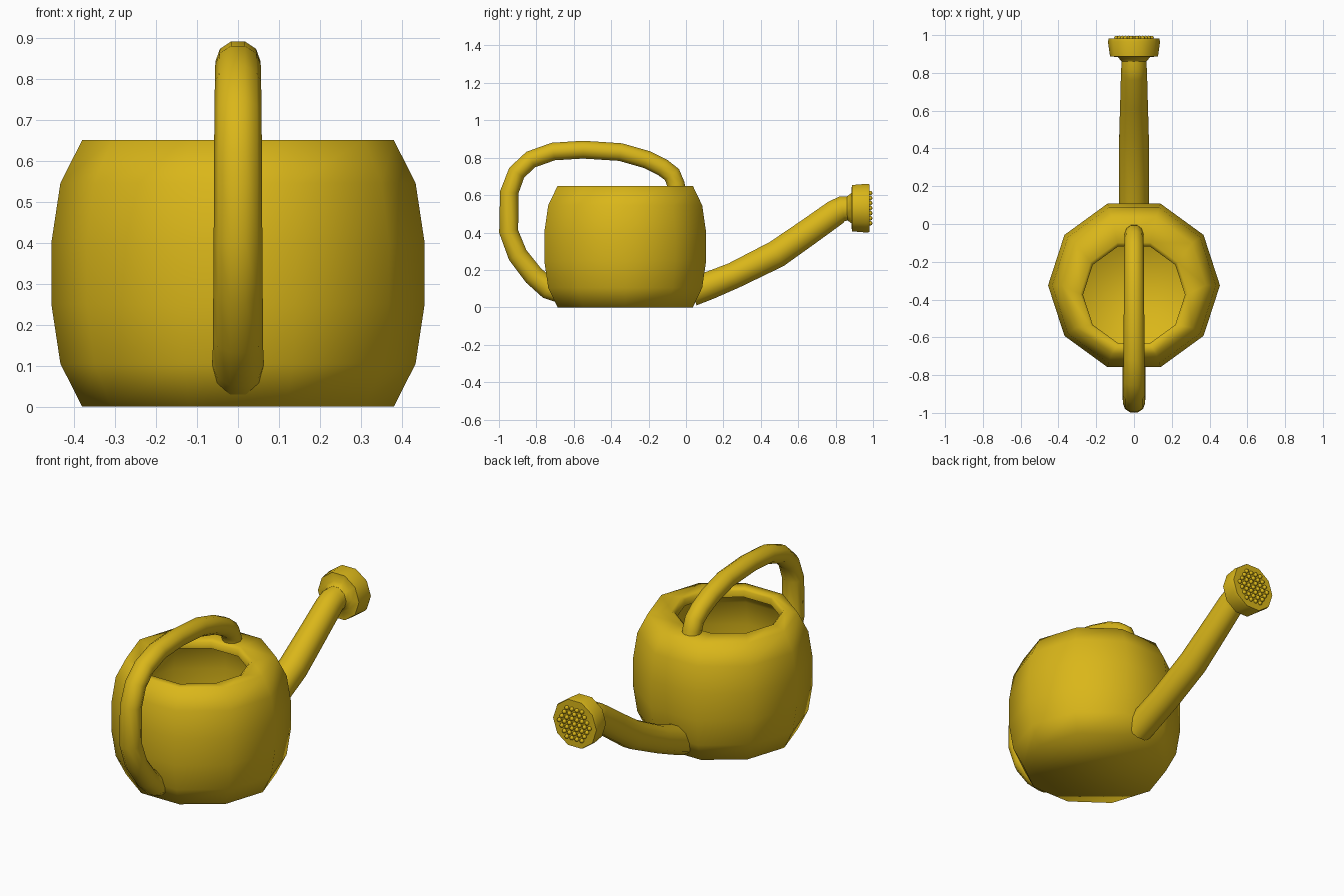
import bpy, bmesh, math
from mathutils import Vector

if "Cube" in bpy.data.objects:
    bpy.data.objects.remove(bpy.data.objects["Cube"])

mat = bpy.data.materials.new("yellow_plastic")
mat.diffuse_color = (0.70, 0.47, 0.01, 1)
mat.use_nodes = True
mat.node_tree.nodes["Principled BSDF"].inputs["Base Color"].default_value = mat.diffuse_color


def finish(bm, name, angle):
    bmesh.ops.recalc_face_normals(bm, faces=bm.faces[:])
    me = bpy.data.meshes.new(name)
    bm.to_mesh(me)
    bm.free()
    ob = bpy.data.objects.new(name, me)
    bpy.context.collection.objects.link(ob)
    me.materials.append(mat)
    bpy.ops.object.select_all(action='DESELECT')
    ob.select_set(True)
    bpy.context.view_layer.objects.active = ob
    bpy.ops.object.shade_smooth_by_angle(angle=math.radians(angle))
    return ob


def loft(name, rings, angle):
    """Skin a list of point rings and cap both ends."""
    bm = bmesh.new()
    vs = [[bm.verts.new(p) for p in ring] for ring in rings]
    n = len(vs[0])
    for a, b in zip(vs, vs[1:]):
        for i in range(n):
            j = (i + 1) % n
            bm.faces.new((a[i], a[j], b[j], b[i]))
    bm.faces.new(vs[0][::-1])
    bm.faces.new(vs[-1])
    return finish(bm, name, angle)


def tube(name, path, n=10, angle=60):
    """path: (y, z, x radius, in-plane radius) in the x = 0 plane."""
    pts = [Vector((0, p[0], p[1])) for p in path]
    rings = []
    for k, p in enumerate(path):
        t = (pts[min(k + 1, len(pts) - 1)] - pts[max(k - 1, 0)]).normalized()
        up = Vector((0, -t.z, t.y))
        ring = []
        for i in range(n):
            a = 2 * math.pi * i / n
            ring.append(pts[k] + Vector((p[2] * math.cos(a), 0, 0)) + up * p[3] * math.sin(a))
        rings.append(ring)
    return loft(name, rings, angle)


# Body: ten-sided barrel with an offset opening and a hollow inside (r, z, y centre)
C = -0.325
profile = [(.38, 0, C), (.433, .105, C), (.455, .25, C), (.455, .40, C),
           (.433, .545, C), (.38, .65, C), (.285, .648, -.37), (.27, .635, -.375),
           (.27, .60, -.375), (.36, .59, C), (.405, .53, C), (.425, .40, C),
           (.425, .25, C), (.405, .12, C), (.36, .03, C)]
rings = [[(r * math.cos(i * math.pi / 5), c + r * math.sin(i * math.pi / 5), z)
          for i in range(10)] for r, z, c in profile]
loft("body", rings, 70)

# Handle: loop from the front of the rim over and down to the base
hp = [(-.045, .60), (-.055, .66), (-.075, .71), (-.125, .748), (-.21, .79), (-.35, .83),
      (-.55, .843), (-.71, .833), (-.83, .79), (-.905, .72), (-.945, .615),
      (-.948, .405), (-.90, .28), (-.815, .17), (-.735, .10), (-.68, .085)]
handle = []
for k, (y, z) in enumerate(hp):
    u = k / (len(hp) - 1)
    handle.append((y, z, .049 + .014 * u, .05 + .012 * max(0, u - .6) / .4))
tube("handle", handle)

# Spout: curved pipe rising from the base
tube("spout", [(.03, .08, .08, .078), (.12, .115, .08, .078), (.255, .17, .08, .074),
               (.485, .285, .078, .078), (.65, .40, .073, .075), (.80, .507, .069, .073),
               (.835, .527, .067, .07), (.90, .53, .066, .066)])

# Sprinkler head: short flared drum
tube("sprinkler_head", [(.86, .53, .066, .066), (.884, .53, .085, .085),
                        (.887, .53, .127, .13), (.965, .53, .138, .137),
                        (.982, .53, .134, .134)], angle=50)

# Nozzle bumps: hexagonal grid on the sprinkler face
bm = bmesh.new()
s = .031
for q in range(-3, 4):
    for r in range(-3, 4):
        if abs(q + r) <= 3:
            ret = bmesh.ops.create_uvsphere(bm, u_segments=8, v_segments=6, radius=.012)
            bmesh.ops.translate(bm, verts=ret["verts"],
                                vec=(s * (q + r / 2), .985, .53 + s * r * .866))
finish(bm, "nozzle_bumps", 60)
